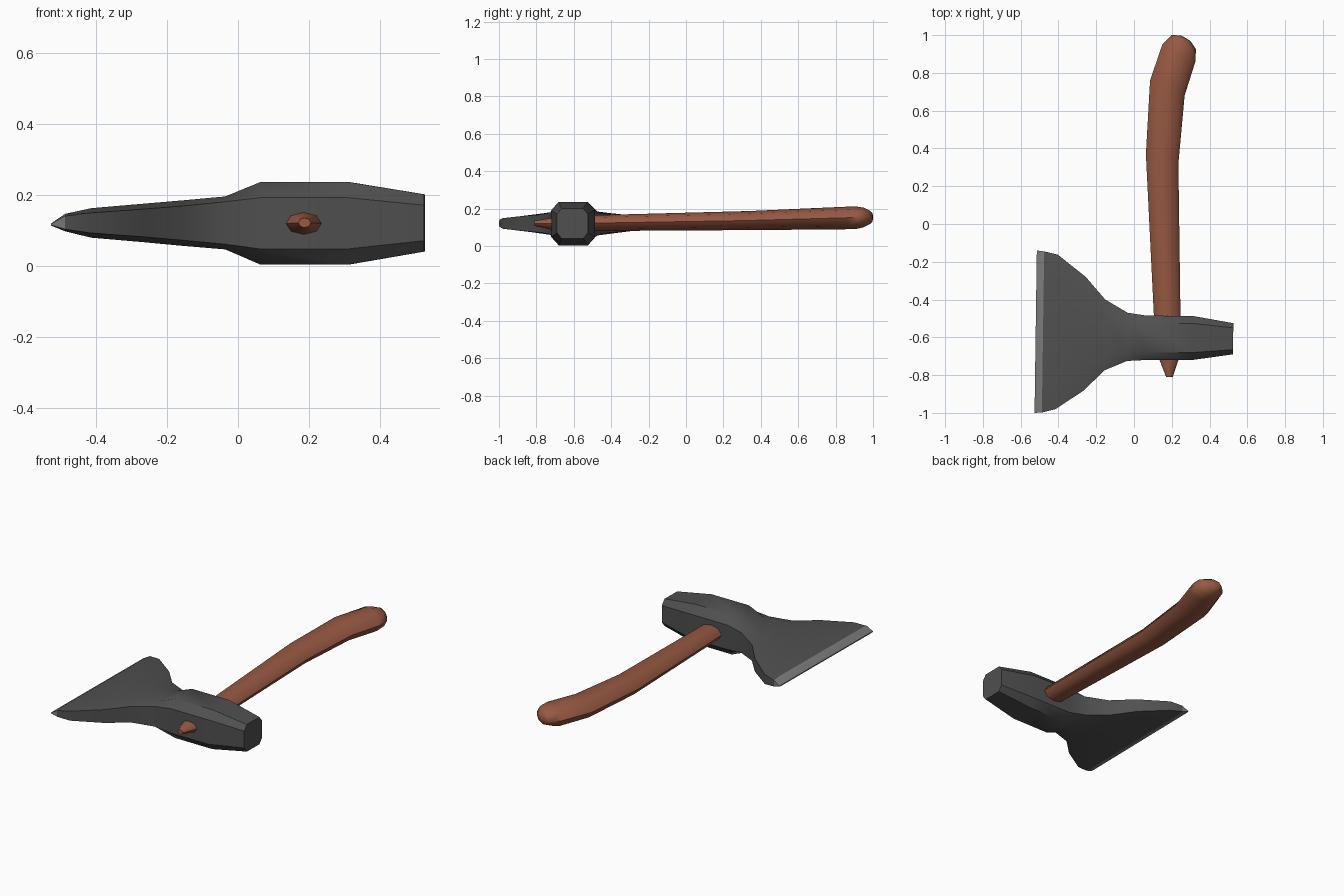
import bpy, bmesh, math
from mathutils import Vector

if "Cube" in bpy.data.objects:
    bpy.data.objects.remove(bpy.data.objects["Cube"])


def material(name, rgb):
    m = bpy.data.materials.new(name)
    m.diffuse_color = (*rgb, 1)
    m.use_nodes = True
    m.node_tree.nodes["Principled BSDF"].inputs["Base Color"].default_value = m.diffuse_color
    return m


def loft(name, rings, mats, angle):
    """Skin a list of equal-sized vertex rings and cap both ends."""
    bm = bmesh.new()
    loops = [[bm.verts.new(p) for p in r] for r in rings]
    n = len(loops[0])
    for k, (a, b) in enumerate(zip(loops, loops[1:])):
        for i in range(n):
            j = (i + 1) % n
            f = bm.faces.new((a[i], a[j], b[j], b[i]))
            f.material_index = 1 if len(mats) > 1 and k == 0 else 0
    for i, loop in enumerate((loops[0], loops[-1])):
        f = bm.faces.new(loop)
        if i == 0 and len(mats) > 1:
            f.material_index = 1
    bmesh.ops.recalc_face_normals(bm, faces=bm.faces)
    me = bpy.data.meshes.new(name)
    bm.to_mesh(me)
    bm.free()
    ob = bpy.data.objects.new(name, me)
    bpy.context.collection.objects.link(ob)
    for m in mats:
        me.materials.append(m)
    bpy.ops.object.select_all(action='DESELECT')
    ob.select_set(True)
    bpy.context.view_layer.objects.active = ob
    bpy.ops.object.shade_smooth_by_angle(angle=math.radians(angle))
    return ob


def head_ring(x, y0, y1, z0, z1, flat_y, flat_z):
    """Chamfered rectangle across the head; leans slightly along y."""
    cy, h = (y0 + y1) / 2, (y1 - y0) / 2
    cz, t = (z0 + z1) / 2, (z1 - z0) / 2
    pts = [(1, -flat_z), (1, flat_z), (flat_y, 1), (-flat_y, 1),
           (-1, flat_z), (-1, -flat_z), (-flat_y, -1), (flat_y, -1)]
    return [(x + 0.014 * (cy + h * u + 0.6), cy + h * u, cz + t * v)
            for u, v in pts]


def handle_ring(left, right, z0, z1):
    """Octagonal oval between two outline points in plan."""
    a, b = Vector((*left, 0)), Vector((*right, 0))
    mid, half = (a + b) / 2, (b - a) / 2
    cz, t = (z0 + z1) / 2, (z1 - z0) / 2
    ring = []
    for i in range(8):
        w = math.pi * i / 4
        p = mid + half * math.cos(w)
        # Widen the diagonals a little for a fuller oval
        ring.append((p.x, p.y, cz + t * math.sin(w)))
    return ring


steel = material("steel", (0.08, 0.08, 0.08))
bright = material("ground_edge", (0.20, 0.20, 0.20))
wood = material("wood", (0.31, 0.10, 0.055))

# Head: flared blade, eye and poll
head = [
    (-0.521, -1.00, -0.14, 0.113, 0.119, 0.95, 0.5),
    (-0.482, -0.998, -0.145, 0.097, 0.146, 0.90, 0.75),
    (-0.41, -0.98, -0.162, 0.079, 0.162, 0.65, 0.68),
    (-0.26, -0.88, -0.28, 0.066, 0.175, 0.60, 0.72),
    (-0.155, -0.775, -0.40, 0.056, 0.184, 0.60, 0.75),
    (-0.035, -0.725, -0.47, 0.046, 0.195, 0.62, 0.80),
    (0.065, -0.72, -0.485, 0.003, 0.236, 0.66, 0.62),
    (0.31, -0.72, -0.487, 0.003, 0.236, 0.66, 0.62),
    (0.525, -0.69, -0.525, 0.040, 0.201, 0.70, 0.62),
]
loft("axe_head", [head_ring(*s) for s in head], [steel, bright], 35)

# Handle: curved haft with a swollen, rounded end
haft = [
    ((0.170, -0.81), (0.205, -0.81), 0.107, 0.135),
    ((0.135, -0.72), (0.235, -0.72), 0.088, 0.150),
    ((0.105, -0.48), (0.246, -0.48), 0.080, 0.165),
    ((0.063, 0.37), (0.235, 0.32), 0.085, 0.187),
    ((0.085, 0.76), (0.268, 0.68), 0.088, 0.204),
    ((0.150, 0.95), (0.325, 0.86), 0.090, 0.212),
    ((0.173, 0.975), (0.328, 0.925), 0.100, 0.205),
    ((0.200, 1.00), (0.298, 0.970), 0.118, 0.188),
    ((0.215, 1.00), (0.252, 0.997), 0.138, 0.168),
]
loft("handle", [handle_ring(*s) for s in haft], [wood], 60)
